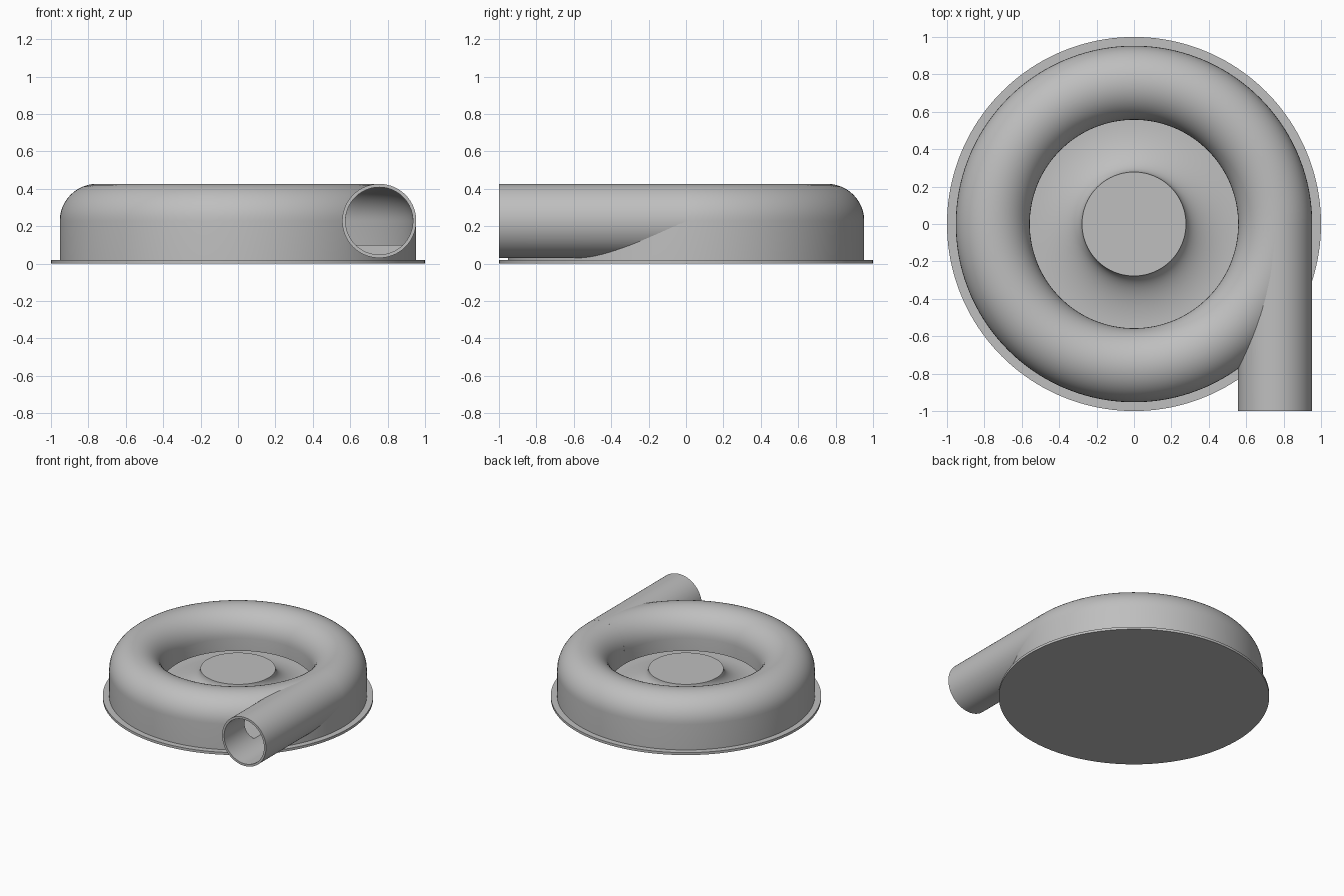
import bpy, bmesh, math
from mathutils import Matrix

cube = bpy.data.objects.get("Cube")
if cube:
    bpy.data.objects.remove(cube)

RING, TUBE, BORE, MID = 0.755, 0.198, 0.18, 0.228   # volute path and section
FLOOR, LIP, HUB = 0.10, 0.125, 0.24                 # interior heights

grey = bpy.data.materials.new("cast grey")
grey.use_nodes = True
colour = (0.52, 0.52, 0.52, 1)
grey.diffuse_color = colour
grey.node_tree.nodes["Principled BSDF"].inputs["Base Color"].default_value = colour


def add(name, bm):
    bmesh.ops.remove_doubles(bm, verts=bm.verts, dist=1e-5)
    bmesh.ops.recalc_face_normals(bm, faces=bm.faces)
    mesh = bpy.data.meshes.new(name)
    bm.to_mesh(mesh)
    bm.free()
    obj = bpy.data.objects.new(name, mesh)
    bpy.context.collection.objects.link(obj)
    mesh.materials.append(grey)
    return obj


def lathe(name, profile, steps=160):
    bm = bmesh.new()
    verts = [bm.verts.new((r, 0, z)) for r, z in profile]
    edges = [bm.edges.new((a, b)) for a, b in zip(verts, verts[1:] + verts[:1])
             if a.co.x + b.co.x > 1e-6]
    bmesh.ops.spin(bm, geom=verts + edges, cent=(0, 0, 0), axis=(0, 0, 1),
                   angle=2 * math.pi, steps=steps, use_merge=False)
    return add(name, bm)


def arch(radius, steps=24):
    """Half circle over the volute path, from outside to inside."""
    return [(RING + radius * math.cos(math.pi * i / steps),
             MID + radius * math.sin(math.pi * i / steps)) for i in range(steps + 1)]


def rod(name, radius, front, back):
    bm = bmesh.new()
    place = Matrix.Translation((RING, (front + back) / 2, MID)) @ Matrix.Rotation(math.pi / 2, 4, 'X')
    bmesh.ops.create_cone(bm, cap_ends=True, segments=96, radius1=radius, radius2=radius,
                          depth=back - front, matrix=place)
    return add(name, bm)


def cut(obj, cutter):
    mod = obj.modifiers.new("cut", 'BOOLEAN')
    mod.operation = 'DIFFERENCE'
    mod.solver = 'EXACT'
    mod.object = cutter
    bpy.context.view_layer.objects.active = obj
    bpy.ops.object.modifier_apply(modifier=mod.name)


# Base plate
base = lathe("base_plate", [(0, 0), (1, 0), (1, 0.02), (0, 0.02)])

# Volute housing with hollow channel, inlet lip and flared hub
outer_r, inner_r = RING + TUBE, RING - TUBE
hub_r = 0.278
flare = [(inner_r - (inner_r - hub_r) * math.sin(a), HUB - (HUB - FLOOR) * math.cos(a))
         for a in (math.pi / 2 * i / 16 for i in range(17))]
profile = [(0, 0.015), (outer_r, 0.015)] + arch(TUBE)
profile += [(inner_r, LIP), (RING - BORE, LIP)] + arch(BORE)[::-1]
profile += [(RING + BORE, FLOOR)] + flare + [(0, HUB)]
housing = lathe("volute_housing", profile)

# Outlet pipe, opened into the channel
pipe = rod("outlet_pipe", TUBE, -1, 0)
bore = rod("bore_cutter", BORE, -1.1, 0)
channel = lathe("channel_cutter", arch(BORE) + [(RING - BORE, FLOOR), (RING + BORE, FLOOR)])
for obj, cutter in ((pipe, bore), (pipe, channel), (housing, bore)):
    cut(obj, cutter)
for cutter in (bore, channel):
    bpy.data.objects.remove(cutter)

# Smooth curved walls, keep the machined edges sharp
bpy.ops.object.select_all(action='DESELECT')
for obj in (base, housing, pipe):
    obj.select_set(True)
bpy.context.view_layer.objects.active = housing
bpy.ops.object.shade_smooth_by_angle(angle=math.radians(30))
